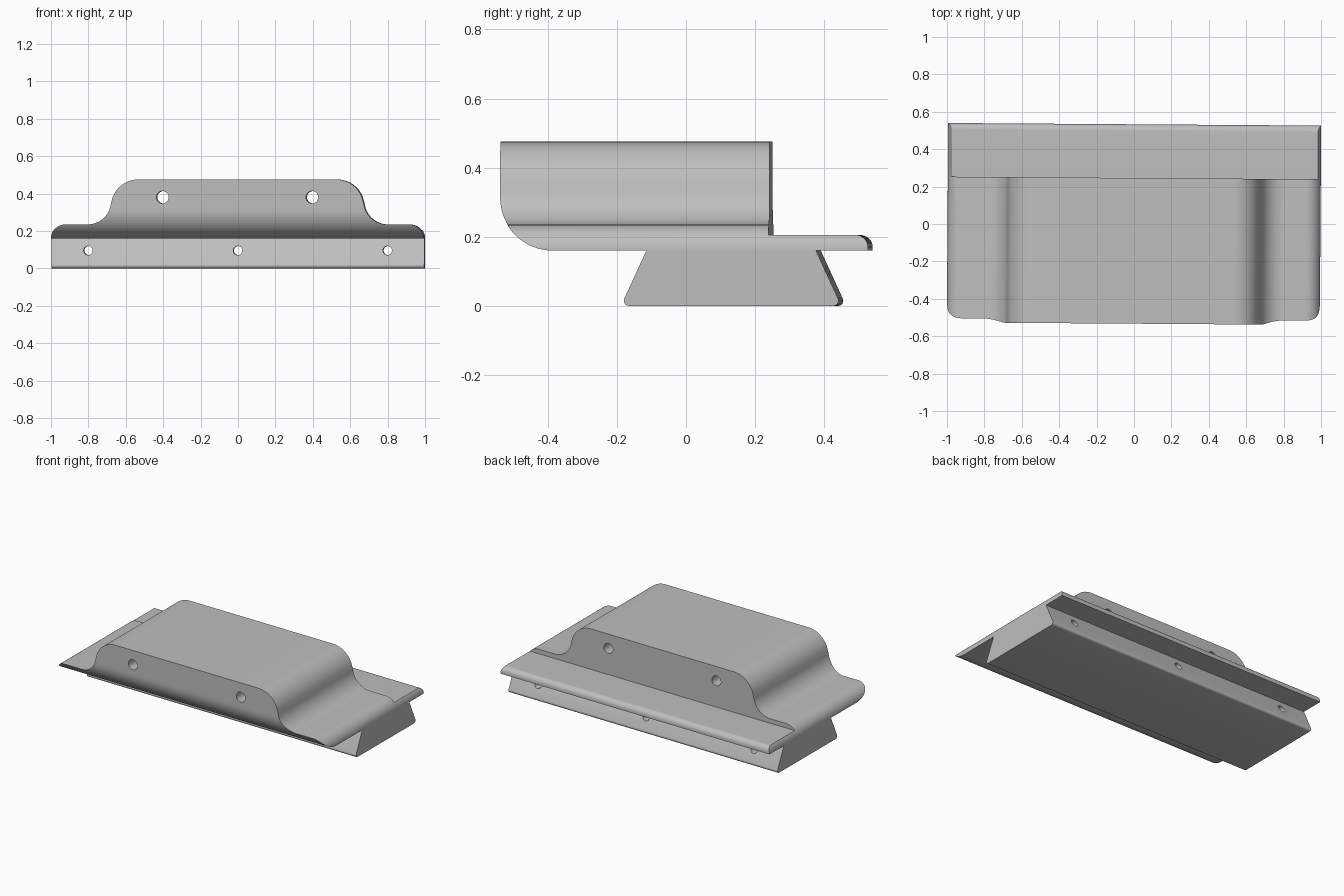
import bpy, bmesh
from math import sin, cos, radians, pi
from mathutils import Matrix

cube = bpy.data.objects.get("Cube")
if cube:
    bpy.data.objects.remove(cube)

grey = bpy.data.materials.new("plain grey")
grey.use_nodes = True
GREY = (0.52, 0.52, 0.52, 1)
grey.diffuse_color = GREY
grey.node_tree.nodes["Principled BSDF"].inputs["Base Color"].default_value = GREY

SKEW = Matrix.Rotation(radians(-0.4), 4, 'Z')
W = 0.997          # half width
BACK = 0.533       # rear edge of the plate
FLOOR = 0.16       # underside of the body


def arc(cx, cz, rx, rz, start, end, steps=16):
    angles = [radians(start + (end - start) * i / steps) for i in range(steps + 1)]
    return [(cx + rx * cos(a), cz + rz * sin(a)) for a in angles]


def prism(name, outline, axis, low, high):
    """Extrude an outline in (x, z) along y, or in (y, z) along x."""
    place = (lambda u, v, d: (u, d, v)) if axis == 'Y' else (lambda u, v, d: (d, u, v))
    bm = bmesh.new()
    face = bm.faces.new([bm.verts.new(place(u, v, low)) for u, v in outline])
    grown = bmesh.ops.extrude_face_region(bm, geom=[face])
    tip = [g for g in grown["geom"] if isinstance(g, bmesh.types.BMVert)]
    bmesh.ops.translate(bm, verts=tip, vec=place(0, 0, high - low))
    bmesh.ops.recalc_face_normals(bm, faces=bm.faces)
    bm.transform(SKEW)
    mesh = bpy.data.meshes.new(name)
    bm.to_mesh(mesh)
    bm.free()
    mesh.materials.append(grey)
    obj = bpy.data.objects.new(name, mesh)
    bpy.context.collection.objects.link(obj)
    return obj


def cut(target, cutter, operation):
    mod = target.modifiers.new("cut", 'BOOLEAN')
    mod.operation = operation
    mod.solver = 'EXACT'
    mod.object = cutter
    bpy.context.view_layer.objects.active = target
    bpy.ops.object.modifier_apply(modifier=mod.name)
    bpy.data.objects.remove(cutter)


def drill(target, x, z, radius):
    circle = arc(x, z, radius, radius, 0, 360, 32)[:-1]
    cut(target, prism("drill", circle, 'Y', -1, 1), 'DIFFERENCE')


def finish(obj):
    bpy.ops.object.select_all(action='DESELECT')
    obj.select_set(True)
    bpy.context.view_layer.objects.active = obj
    bpy.ops.object.shade_smooth_by_angle(angle=radians(30))


# Body: raised front outline, intersected with the side outline
half = ([(-W, FLOOR)]
        + arc(-W + 0.08, FLOOR, 0.08, 0.075, 180, 90)[1:]
        + arc(-0.8, 0.36, 0.125, 0.125, -90, -6.34)
        + arc(-0.53, 0.33, 0.145, 0.145, 173.66, 90)[1:])
body = prism("body", half + [(-x, z) for x, z in reversed(half)], 'Y', -0.6, 0.6)

side = (arc(-0.378, 0.315, 0.155, 0.155, 180, 270)
        + [(BACK, FLOOR)]
        + arc(BACK - 0.035, 0.17, 0.035, 0.035, 0, 90)
        + [(0.246, 0.205), (0.246, 0.6), (-0.533, 0.6)])
cut(body, prism("side_shape", side, 'X', -1.2, 1.2), 'INTERSECT')
for x in (-0.4, 0.4):
    drill(body, x, 0.38, 0.033)
finish(body)

# Dovetail base with rounded lower edges
r = 0.015
foot = ([(0.383, FLOOR), (-0.108, FLOOR)]
        + arc(-0.173 + r, r, r, r, 155, 270, 6)
        + arc(0.448 - r, r, r, r, -90, 25, 6))
base = prism("dovetail_base", foot, 'X', -W, W)
for x in (-0.8, 0, 0.8):
    drill(base, x, 0.095, 0.024)
finish(base)
